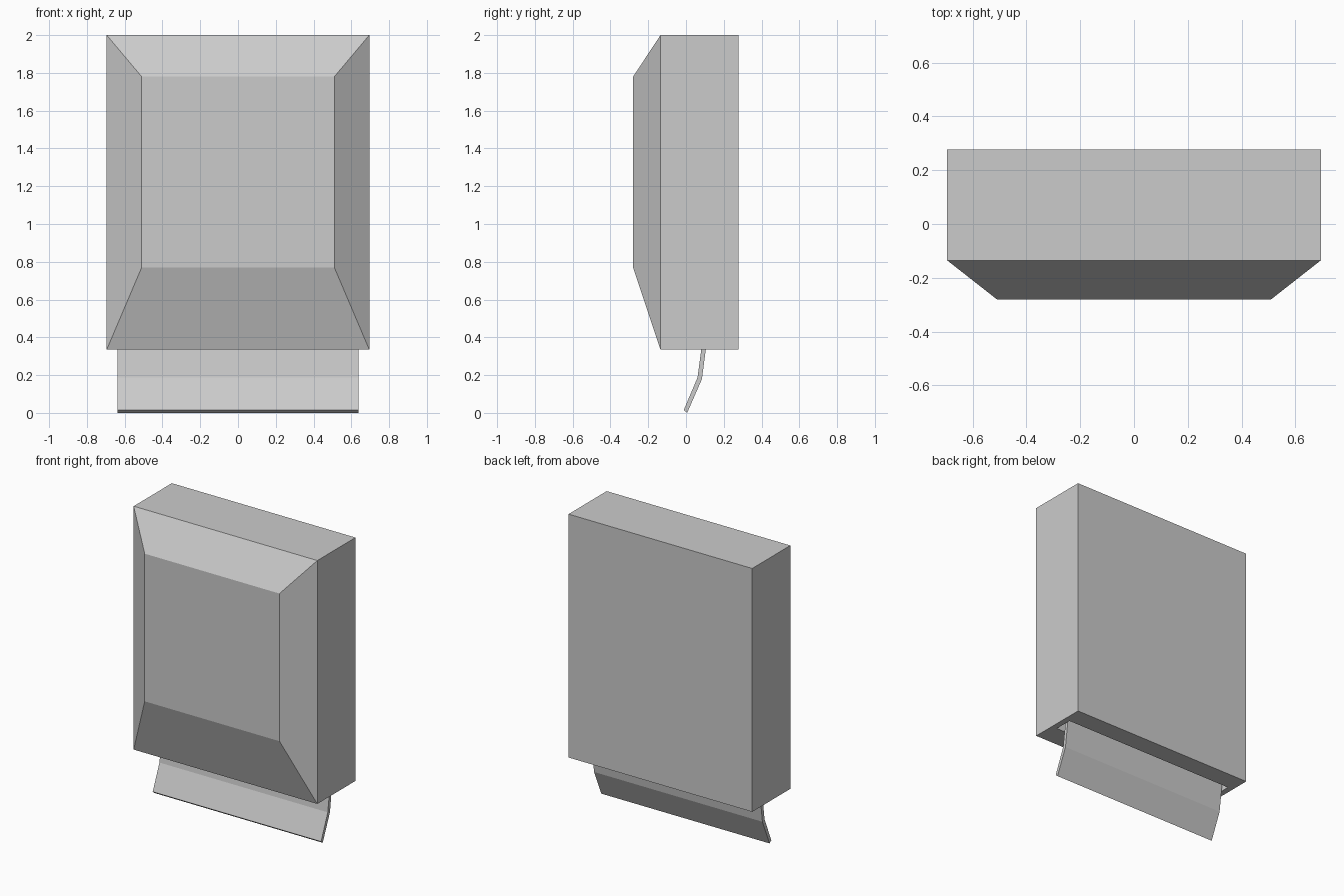
import bpy, bmesh

cube = bpy.data.objects.get("Cube")
if cube:
    bpy.data.objects.remove(cube, do_unlink=True)


def make_material(name, color):
    mat = bpy.data.materials.new(name)
    mat.use_nodes = True
    mat.diffuse_color = color
    mat.node_tree.nodes["Principled BSDF"].inputs["Base Color"].default_value = color
    return mat


grey = make_material("light_grey", (0.6, 0.6, 0.6, 1))


def finish(bm, name):
    bmesh.ops.recalc_face_normals(bm, faces=bm.faces)
    mesh = bpy.data.meshes.new(name)
    bm.to_mesh(mesh)
    bm.free()
    mesh.materials.append(grey)
    obj = bpy.data.objects.new(name, mesh)
    bpy.context.collection.objects.link(obj)
    return obj


def rectangle(bm, y, half, low, high):
    return [bm.verts.new((x, y, z)) for x, z in
            ((-half, low), (half, low), (half, high), (-half, high))]


def bridge(bm, a, b):
    for i in range(len(a)):
        j = (i + 1) % len(a)
        bm.faces.new((a[i], a[j], b[j], b[i]))


# Housing: a box with a sloped front
BASE = 0.335
bm = bmesh.new()
rings = [rectangle(bm, 0.277, 0.695, BASE, 2.0),
         rectangle(bm, -0.135, 0.695, BASE, 2.0),
         rectangle(bm, -0.28, 0.51, 0.77, 1.78)]
bridge(bm, rings[0], rings[1])
bridge(bm, rings[1], rings[2])
bm.faces.new(rings[0])
bm.faces.new(rings[2])
bmesh.ops.recalc_face_normals(bm, faces=bm.faces)

# Slot in the underside, inset and pushed up into the housing
slot = min(bm.faces, key=lambda f: f.calc_center_median().z)
bmesh.ops.inset_individual(bm, faces=[slot], thickness=0.05)
for v in slot.verts:
    v.co.x = 0.655 if v.co.x > 0 else -0.655
    v.co.y = 0.145 if v.co.y > 0.07 else 0.02
pushed = bmesh.ops.extrude_discrete_faces(bm, faces=[slot])["faces"][0]
bmesh.ops.translate(bm, verts=list(pushed.verts), vec=(0, 0, 0.2))
finish(bm, "housing")

# Towel sheet: a bent profile extruded across the slot
profile = [(-0.012, 0.015), (0.006, 0.0), (0.084, 0.178), (0.106, 0.345),
           (0.106, 0.45), (0.082, 0.45), (0.082, 0.345), (0.061, 0.187)]
bm = bmesh.new()
sides = [[bm.verts.new((x, y, z)) for y, z in profile] for x in (-0.637, 0.637)]
bridge(bm, *sides)
for side in sides:
    bm.faces.new(side)
finish(bm, "towel_sheet")
